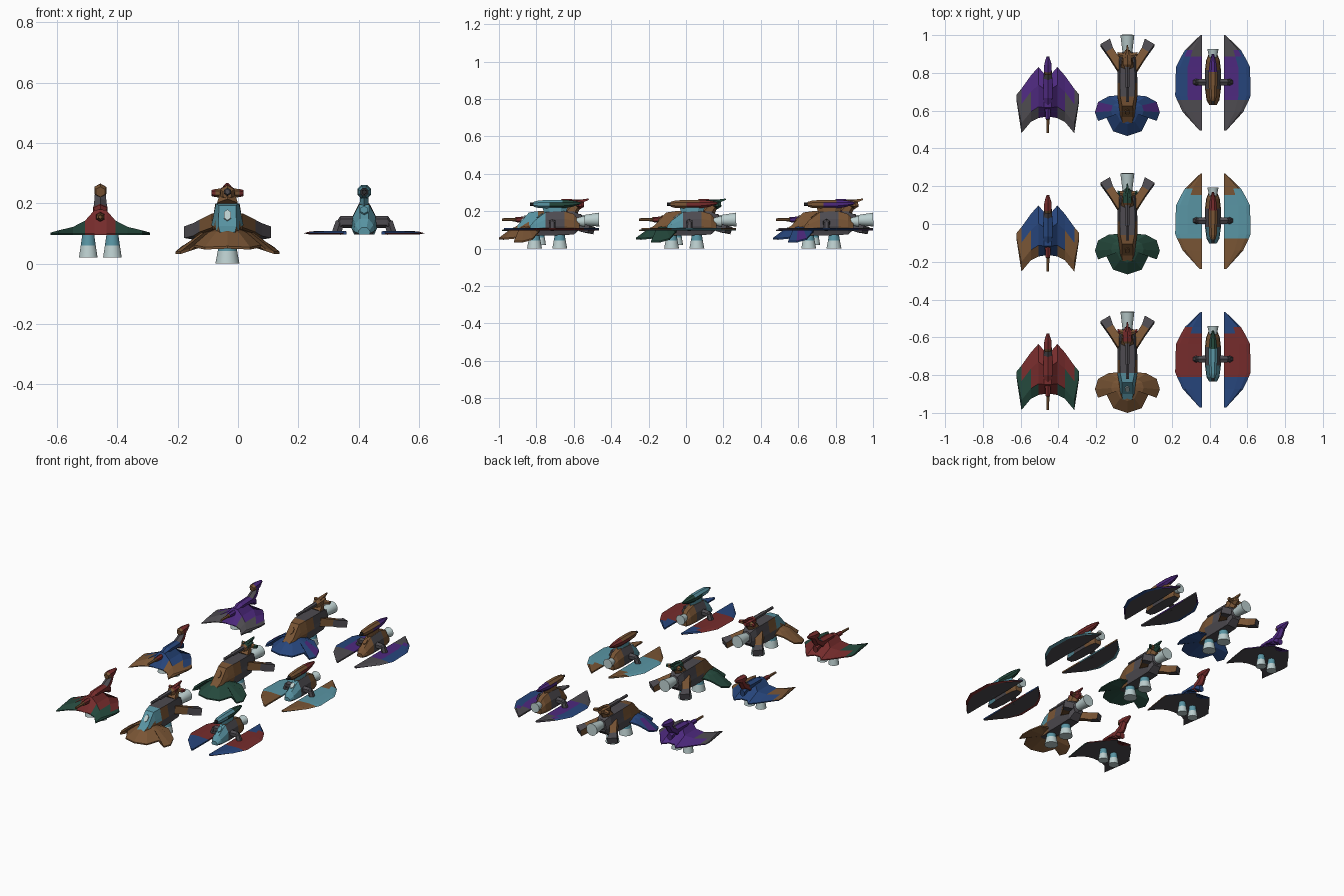
import bpy, bmesh, math
from mathutils import Vector as V

if "Cube" in bpy.data.objects:
    bpy.data.objects.remove(bpy.data.objects["Cube"])

COLORS = {"brown": (.19, .09, .035), "blue": (.02, .06, .2), "teal": (.1, .3, .37),
          "red": (.18, .025, .025), "green": (.018, .065, .045), "purple": (.075, .022, .21),
          "grey": (.075, .07, .08), "dark": (.025, .025, .028), "pale": (.5, .62, .62)}
MATS = {}
for n, c in COLORS.items():
    MATS[n] = bpy.data.materials.new(n)
    MATS[n].diffuse_color = (*c, 1)
origin = [0, 0]          # offset of the ship being built


def build(name, verts, faces, col, mirror=False, smooth=False):
    """Mesh from points; col is a colour name or a rule(centre, normal)."""
    bm = bmesh.new()
    for s in ((1, -1) if mirror else (1,)):
        vs = [bm.verts.new((p[0] * s, p[1], p[2])) for p in verts]
        for f in faces:
            bm.faces.new([vs[i] for i in f])
    bmesh.ops.remove_doubles(bm, verts=bm.verts, dist=1e-5)
    bmesh.ops.recalc_face_normals(bm, faces=bm.faces)
    bm.normal_update()
    me = bpy.data.meshes.new(name)
    used = []
    for f in bm.faces:
        k = col if isinstance(col, str) else col(f.calc_center_median(), f.normal)
        if k not in used:
            used.append(k)
            me.materials.append(MATS[k])
        f.material_index = used.index(k)
        f.smooth = smooth and len(f.verts) == 4
    for e in bm.edges:
        e.smooth = e.calc_face_angle(0) < .6
    bm.to_mesh(me)
    bm.free()
    ob = bpy.data.objects.new(name, me)
    ob.location = (origin[0], origin[1], 0)
    bpy.context.collection.objects.link(ob)


def bridge(rings, n, caps=True):
    """Quads joining closed rings of n points, plus end caps."""
    fs = [(r * n + i, r * n + (i + 1) % n, (r + 1) * n + (i + 1) % n, (r + 1) * n + i)
          for r in range(rings - 1) for i in range(n)]
    if caps:
        fs += [tuple(range(n)), tuple(range((rings - 1) * n, rings * n))]
    return fs


def tube(name, pts, radii, col, n=8, mirror=False):
    """Faceted tube through pts; radius is a number or (side, up) pair."""
    pts = [V(p) for p in pts]
    d = (pts[-1] - pts[0]).normalized()
    u = V((0, 1, 0)) if abs(d.x) > .9 else (V((1, 0, 0)) - d * d.x).normalized()
    w = d.cross(u)
    vs = []
    for p, r in zip(pts, radii):
        ru, rw = r if isinstance(r, tuple) else (r, r)
        for i in range(n):
            a = (i + .5) * 2 * math.pi / n
            k = 1 / math.cos(math.pi / n)
            vs.append(p + u * math.cos(a) * ru * k + w * math.sin(a) * rw * k)
    build(name, vs, bridge(len(pts), n), col, mirror, n > 10)


def section_loft(name, sections, col, mirror=False):
    n = len(sections[0])
    build(name, [p for s in sections for p in s], bridge(len(sections), n), col, mirror)


def downward_jet(name, x, y, top, bottom, r, mirror=False):
    mid = top * .5 + bottom * .5
    tube(name, [(x, y, top), (x, y, mid), (x, y, bottom)], [r * .62, r * .8, r],
         lambda c, nn: "teal" if c.z > mid else "pale", 16, mirror)


def bird_ship(main, second, tail):
    # crescent wing with raised spine: |x|, front y, rear y, top z
    st = [(0, -.9, -.67, .18), (.02, -.9, -.67, .177), (.05, -.905, -.635, .143),
          (.09, -.925, -.68, .122), (.14, -.985, -.75, .11), (.165, -.82, -.78, .103)]
    secs = []
    for x, a, b, z in st:
        c = b - a
        secs.append([(x, a, .1), (x, a + c * .22, z), (x, a + c * .65, z), (x, b, .102),
                     (x, b, .096), (x, a, .095)])

    def wing_col(c, nn):
        if nn.z < -.5:
            return "grey"
        outer = abs(c.x) > .1 or (abs(c.x) > .06 and c.y < -.84)
        return second if outer and c.y < -.77 else main
    build("crescent_wing", [p for s in secs for p in s],
          bridge(len(secs), 6, False) + [tuple(range(30, 36))], wing_col, True)
    # front gun, spine block and raised tail with its head
    tube("front_gun", [(0, -.8, .155), (0, -.91, .155), (0, -.915, .155), (0, -.985, .155)],
         [.017, .012, .008, .006], lambda c, nn: tail if c.y > -.91 else "brown", 6)
    tube("spine_block", [(0, -.84, .165), (0, -.8, .175), (0, -.7, .178), (0, -.65, .15)],
         [(.015, .012), (.024, .018), (.024, .018), (.016, .02)], main, 6)
    tube("tail_neck", [(0, -.71, .165), (0, -.655, .2), (0, -.63, .24)], [.024, .02, .017],
         lambda c, nn: "grey" if nn.y < 0 else tail, 6)
    tube("tail_head", [(0, -.675, .238), (0, -.66, .242), (0, -.62, .244), (0, -.58, .252)],
         [.015, .02, .019, .007], lambda c, nn: "brown" if c.y < -.66 else tail, 6)
    downward_jet("lift_jet", .04, -.78, .1, .02, .031, True)


def hammer_ship(main, canopy, second, tail):
    # drooping hammerhead skirt
    rim = [(0, -1, .058), (.075, -.975, .055), (.11, -.905, .062), (.125, -.9, .05),
           (.155, -.92, .04), (.172, -.875, .04), (.155, -.82, .055), (.1, -.79, .09), (0, -.78, .1)]
    n = len(rim)
    vs = [(x, y, z - .008) for x, y, z in rim] + rim + \
         [(x * .5, -.86 + (y + .86) * .55, z + (.11 - z) * .9) for x, y, z in rim] + [(0, -.86, .13)]
    fs = [(r * n + i, r * n + i + 1, r * n + n + i + 1, r * n + n + i)
          for r in (0, 1) for i in range(n - 1)]
    fs += [(2 * n + i, 2 * n + i + 1, 3 * n) for i in range(n - 1)]
    vs.append((0, -.86, .085))
    fs += [(i, i + 1, 3 * n + 1) for i in range(n - 1)]
    build("hammerhead_skirt", vs, fs,
          lambda c, nn: second if nn.z > 0 and abs(c.x) > .1 and c.y > -.87 else main, True)
    # hull: y, bottom z, top z, half width at base, at top
    secs = []
    for y, b, t, w, v in [(-.93, .085, .105, .03, .025), (-.9, .08, .125, .04, .03),
                          (-.84, .07, .193, .044, .028), (-.79, .07, .2, .053, .038),
                          (-.72, .07, .2, .053, .04), (-.6, .075, .198, .05, .038),
                          (-.56, .11, .18, .036, .024)]:
        m = b + (t - b) * .6
        secs.append([(-w * .7, y, b), (w * .7, y, b), (w, y, m - .02), (w * .92, y, m), (v, y, t),
                     (-v, y, t), (-w * .92, y, m), (-w, y, m - .02)])

    def hull_col(c, nn):
        if nn.z < -.5:
            return "grey"
        if c.y < -.8:
            return canopy if abs(nn.x) < .75 or c.z > .13 else "brown"
        return "brown" if c.y < -.72 and c.z > .12 and abs(nn.x) > .5 else "grey"
    section_loft("hull", secs, hull_col)
    # windscreen plate
    p, d = V((0, -.871, .158)), V((0, -.78, .62))
    tube("windscreen", [p, p + d * .006], [(.012, .02)] * 2,
         "pale" if canopy == "teal" else "brown", 6)
    # swept rear arms with flared pads
    tube("rear_arm", [(.03, -.645, .14), (.075, -.58, .122), (.095, -.55, .11), (.118, -.505, .1)],
         [(.024, .024), (.021, .021), (.022, .022), (.03, .02)],
         lambda c, nn: "grey" if abs(c.x) > .09 else "brown", 4, True)
    # rear jet and lift jets
    tube("rear_jet", [(0, -.6, .15), (0, -.56, .152), (0, -.555, .152), (0, -.465, .155)],
         [.035, .033, .026, .037], lambda c, nn: "grey" if c.y < -.55 else "pale", 16)
    for i, y in enumerate((-.81, -.675)):
        downward_jet("lift_jet_%d" % i, 0, y, .085, 0, .04)
    # top turret: neck, side pods, barrel, swept fin
    tube("turret_neck", [(0, -.62, .19), (0, -.585, .235)], [.034, .022], "brown", 6)
    tube("turret_head", [(0, -.64, .23), (0, -.62, .234), (0, -.57, .236), (0, -.545, .238)],
         [.014, .023, .023, .012], lambda c, nn: "brown" if c.y < -.61 else tail, 6)
    tube("turret_side_pod", [(.015, -.575, .234), (.04, -.57, .234), (.053, -.565, .234)],
         [.014, .012, .009], lambda c, nn: tail if abs(c.x) > .035 else "brown", 6, True)
    tube("turret_barrel", [(0, -.62, .238), (0, -.74, .238), (0, -.745, .238), (0, -.82, .238)],
         [.012, .011, .008, .008], "grey", 6)
    tube("turret_fin", [(0, -.6, .243), (0, -.52, .264)], [(.014, .014), (.003, .004)], tail, 4)


def twin_wing_ship(main, second, third, body, pod, stripe):
    # flat wing half: y, outer |x|
    secs = []
    for y, xo in [(-.972, .07), (-.873, .16), (-.81, .19), (-.785, .2), (-.635, .196),
                  (-.58, .168), (-.545, .148), (-.466, .066)]:
        m = .058 + (xo - .058) * .55
        secs.append([(.058, y, .097), (.058, y, .106), (m, y, .109), (xo * .85 + .0087, y, .107),
                     (xo, y, .101), (xo * .85 + .0087, y, .096)])

    def wing_col(c, nn):
        if nn.z < -.995:
            return "grey"
        if nn.z > -.5 and (c.y < -.81 or (c.y > -.58 and abs(c.x) < .11)):
            return second
        return third if abs(c.x) > .14 else main
    section_loft("flat_wing", secs, wing_col, True)
    # pod-like hull, narrowing upward
    secs = []
    for y, w, t in [(-.835, .02, .12), (-.81, .034, .15), (-.75, .042, .195), (-.65, .042, .2),
                    (-.6, .036, .185), (-.57, .024, .15)]:
        b = .097
        h = t - b
        secs.append([(-w * .8, y, b), (w * .8, y, b), (w, y, b + h * .2), (w * .9, y, b + h * .6),
                     (w * .4, y, t), (-w * .4, y, t), (-w * .9, y, b + h * .6), (-w, y, b + h * .2)])
    section_loft("hull", secs, lambda c, nn: "grey" if nn.z < -.5 else body if c.y < -.74
                 else "grey" if c.y < -.64 and nn.z < .8 else "brown")
    p, d = V((0, -.78, .174)), V((0, -.6, .8))
    tube("window", [p, p + d * .006], [(.012, .018)] * 2,
         "pale" if body == "teal" and pod == "brown" else body, 6)
    # bent struts to the wings
    tube("strut", [(.03, -.715, .138), (.075, -.715, .138), (.088, -.715, .125)],
         [.018, .017, .013], "grey", 6, True)
    tube("strut_foot", [(.08, -.715, .14), (.092, -.715, .1)], [.014, .016], "grey", 6, True)
    # rear jet
    tube("rear_jet", [(0, -.6, .145), (0, -.575, .145), (0, -.54, .145)], [.02, .022, .03],
         "pale", 16)
    # upper pod on a short neck, with muzzle and tail spike
    tube("pod_neck", [(0, -.7, .19), (0, -.7, .225)], [(.016, .05), (.013, .06)], body, 6)
    tube("upper_pod", [(0, -.815, .237), (0, -.79, .237), (0, -.73, .238), (0, -.66, .238),
                       (0, -.61, .24), (0, -.565, .243)], [.013, .02, .023, .023, .017, .006],
         lambda c, nn: "dark" if nn.y < -.9 else stripe if c.y > -.66 or
         (nn.z < .3 and c.y > -.73) else pod, 8)
    tube("pod_barrel", [(0, -.8, .237), (0, -.835, .237)], [.008, .007], "dark", 6)


# three rows of three ships, each row painted differently
BIRDS = [("red", "green", "red"), ("blue", "brown", "red"), ("purple", "grey", "purple")]
HAMMERS = [("brown", "teal", "brown", "red"), ("green", "brown", "green", "green"),
           ("blue", "brown", "purple", "brown")]
TWINS = [("red", "blue", "red", "teal", "teal", "green"),
         ("teal", "brown", "teal", "teal", "brown", "red"),
         ("purple", "grey", "blue", "brown", "brown", "purple")]
for row in range(3):
    dy = row * .733
    origin[:] = [-.456, dy]
    bird_ship(*BIRDS[row])
    origin[:] = [-.035, dy]
    hammer_ship(*HAMMERS[row])
    origin[:] = [.418, dy]
    twin_wing_ship(*TWINS[row])

for m in bpy.data.materials:
    if m.users and not m.is_grease_pencil:
        m.use_nodes = True
        m.node_tree.nodes["Principled BSDF"].inputs["Base Color"].default_value = m.diffuse_color
